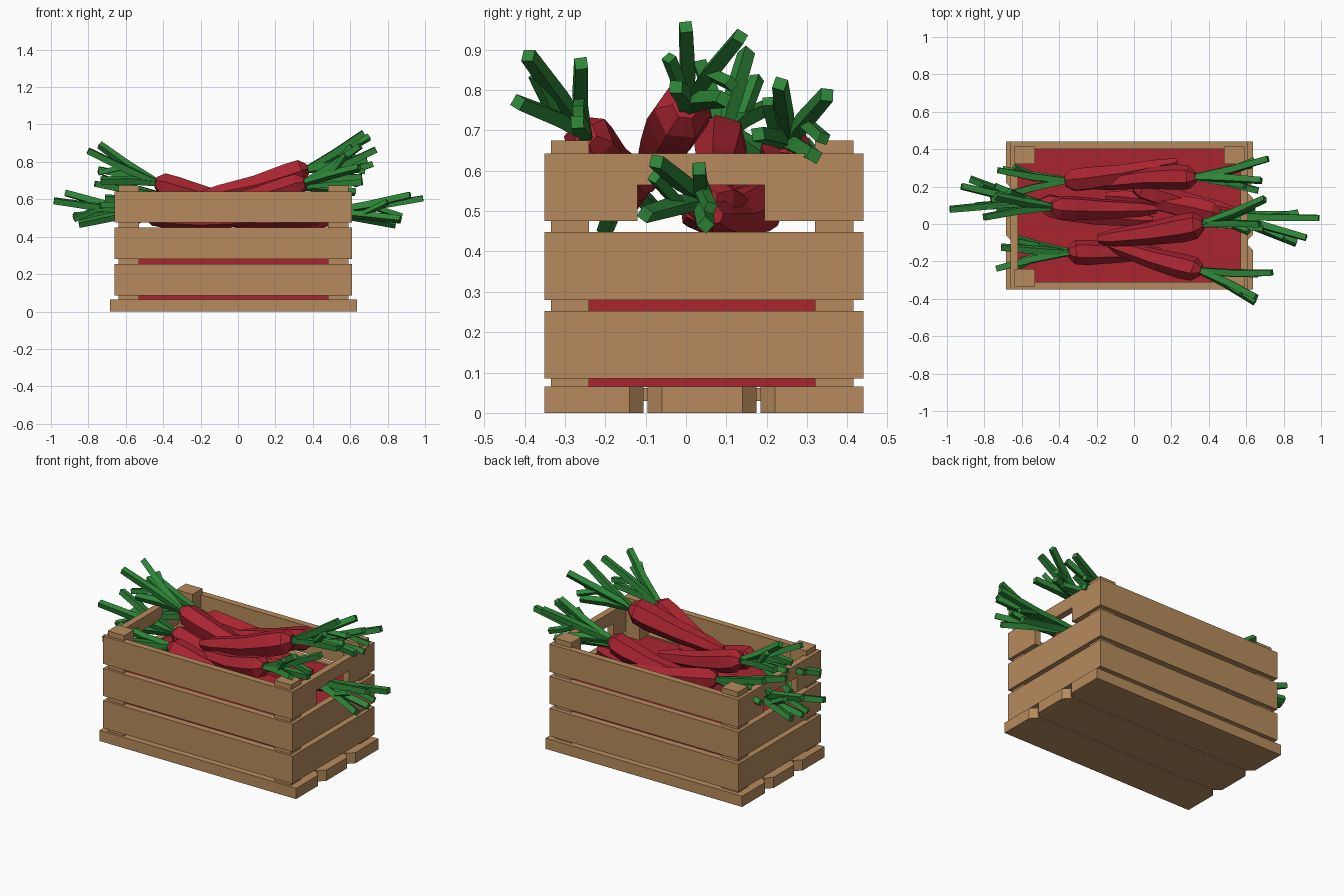
import bpy, bmesh, math, random
from mathutils import Vector

if "Cube" in bpy.data.objects:
    bpy.data.objects.remove(bpy.data.objects["Cube"])

random.seed(4)


def material(name, rgb):
    m = bpy.data.materials.new(name)
    m.diffuse_color = (*rgb, 1)
    m.use_nodes = True
    m.node_tree.nodes["Principled BSDF"].inputs["Base Color"].default_value = m.diffuse_color
    return m


WOOD = material("wood", (0.47, 0.26, 0.11))
RED = material("root_red", (0.40, 0.018, 0.03))
GREEN = material("leaf_green", (0.027, 0.24, 0.04))


def finish(bm, name, mat):
    bmesh.ops.recalc_face_normals(bm, faces=bm.faces)
    me = bpy.data.meshes.new(name)
    bm.to_mesh(me)
    bm.free()
    me.materials.append(mat)
    ob = bpy.data.objects.new(name, me)
    bpy.context.collection.objects.link(ob)
    return ob


def box(name, x, y, z, mat, clip=None):
    """Box from ranges; clip bevels the upright edges chosen by a y test."""
    bm = bmesh.new()
    bmesh.ops.create_cube(bm, size=1)
    for v in bm.verts:
        for i, (a, b) in enumerate((x, y, z)):
            v.co[i] = a if v.co[i] < 0 else b
    if clip:
        edges = [e for e in bm.edges
                 if abs(e.verts[0].co.z - e.verts[1].co.z) > 0.01 and clip(e.verts[0].co.y)]
        bmesh.ops.bevel(bm, geom=edges, offset=0.035, segments=1, affect='EDGES')
    return finish(bm, name, mat)


def add_rings(bm, centres, radii, sides, roll):
    """Loft polygon rings along a path and cap both ends."""
    rings = []
    rot = (centres[-1] - centres[0]).to_track_quat('Z', 'Y')
    for c, r in zip(centres, radii):
        angles = [roll + math.tau * k / sides for k in range(sides)]
        rings.append([bm.verts.new(c + rot @ Vector((math.cos(a) * r, math.sin(a) * r, 0)))
                      for a in angles])
    for a, b in zip(rings, rings[1:]):
        for k in range(sides):
            j = (k + 1) % sides
            bm.faces.new((a[k], a[j], b[j], b[k]))
    bm.faces.new(rings[0])
    bm.faces.new(rings[-1])


# Crate outline and board thickness
X0, X1, Y0, Y1, T = -0.66, 0.61, -0.35, 0.44, 0.04
ENDS = (("left", X0), ("right", X1 - T))

# Three rows of boards; the top end boards have a hand hole in the lower edge
for i in range(3):
    a = 0.085 + 0.195 * i
    z = (a, a + 0.168)
    box(f"front_board_{i}", (X0, X1), (Y0, Y0 + T), z, WOOD)
    box(f"back_board_{i}", (X0, X1), (Y1 - T, Y1), z, WOOD)
    for side, x in ENDS:
        if i < 2:
            box(f"{side}_board_{i}", (x, x + T), (Y0 + T, Y1 - T), z, WOOD)
        else:
            box(f"{side}_handle_front", (x, x + T), (Y0 + T, -0.12), z, WOOD)
            box(f"{side}_handle_back", (x, x + T), (0.195, Y1 - T), z, WOOD)
            box(f"{side}_handle_bar", (x, x + T), (-0.12, 0.195), (0.565, z[1]), WOOD)

# Corner posts
for x in (-0.64, 0.48):
    for y in (-0.335, 0.32):
        box("corner_post", (x, x + 0.11), (y, y + 0.095), (0.06, 0.675), WOOD)

# Floor boards with clipped inner corners, over a recessed strip
for i, y in enumerate(((Y0, -0.105), (-0.095, 0.175), (0.185, Y1))):
    box(f"floor_board_{i}", (-0.685, 0.635), y, (0, 0.065), WOOD,
        clip=lambda v: Y0 + 0.01 < v < Y1 - 0.01)
box("floor_underlay", (-0.62, 0.57), (-0.3, 0.39), (0.03, 0.062), WOOD)

# Red filling below the loose roots
box("root_filling", (X0 + T, X1 - T), (Y0 + T, Y1 - T), (0.064, 0.44), RED)

# Loose roots: head, tail, middle of the leaf tips
ROOTS = [
    ((0.37, 0, 0.76), (-0.19, -0.08, 0.62), (0.70, 0.05, 0.88)),
    ((0.36, -0.25, 0.69), (-0.17, -0.09, 0.57), (0.70, -0.34, 0.82)),
    ((0.33, 0.25, 0.67), (-0.22, 0.21, 0.56), (0.70, 0.27, 0.73)),
    ((0.46, 0.05, 0.53), (-0.15, 0.15, 0.5), (0.94, -0.03, 0.54)),
    ((-0.5, 0.11, 0.53), (0.1, 0.02, 0.5), (-0.94, 0.16, 0.55)),
    ((-0.44, 0.09, 0.69), (0.12, 0.08, 0.57), (-0.78, 0.12, 0.81)),
    ((-0.37, 0.23, 0.61), (0.23, 0.33, 0.56), (-0.74, 0.22, 0.65)),
    ((-0.35, -0.15, 0.59), (0.14, -0.15, 0.53), (-0.70, -0.16, 0.52)),
    ((0, 0.2, 0.52), (0.53, 0.07, 0.49), None),
]
PROFILE = [(0, 0.45), (0.07, 0.95), (0.2, 1), (0.5, 0.82), (0.85, 0.62), (1, 0.35)]

for i, (head, tail, tip) in enumerate(ROOTS):
    head, tail = Vector(head), Vector(tail)
    r = 0.076 if i == 0 else 0.068
    bend = Vector((0, random.uniform(-0.02, 0.02), -0.02))
    bm = bmesh.new()
    path = [head.lerp(tail, t) + bend * math.sin(math.pi * t) for t, _ in PROFILE]
    add_rings(bm, path, [r * k for _, k in PROFILE], 6, random.uniform(0, 1))
    finish(bm, f"root_{i}", RED)
    if tip is None:
        continue
    # Four leaf stalks fan out from the crown, two of them with a side shoot
    bm = bmesh.new()
    base = head.lerp(tail, 0.02)
    axis = Vector(tip) - base
    turn = axis.to_track_quat('Z', 'Y')
    for j in range(4):
        a = math.tau * j / 4 + random.uniform(0.3, 0.8)
        out = turn @ Vector((math.cos(a), math.sin(a), 0)) * 0.095
        end = base + axis * (1.08 - 0.1 * j) + out
        mid = base.lerp(end, 0.5) - out * 0.1
        add_rings(bm, [base, mid, end], [0.02, 0.025, 0.022], 4, random.uniform(0, 1))
        if j % 2 == 0:
            shoot = mid + axis * 0.3 + out.cross(axis.normalized()) * 0.8
            add_rings(bm, [mid, shoot], [0.018, 0.019], 4, random.uniform(0, 1))
    finish(bm, f"leaves_{i}", GREEN)
